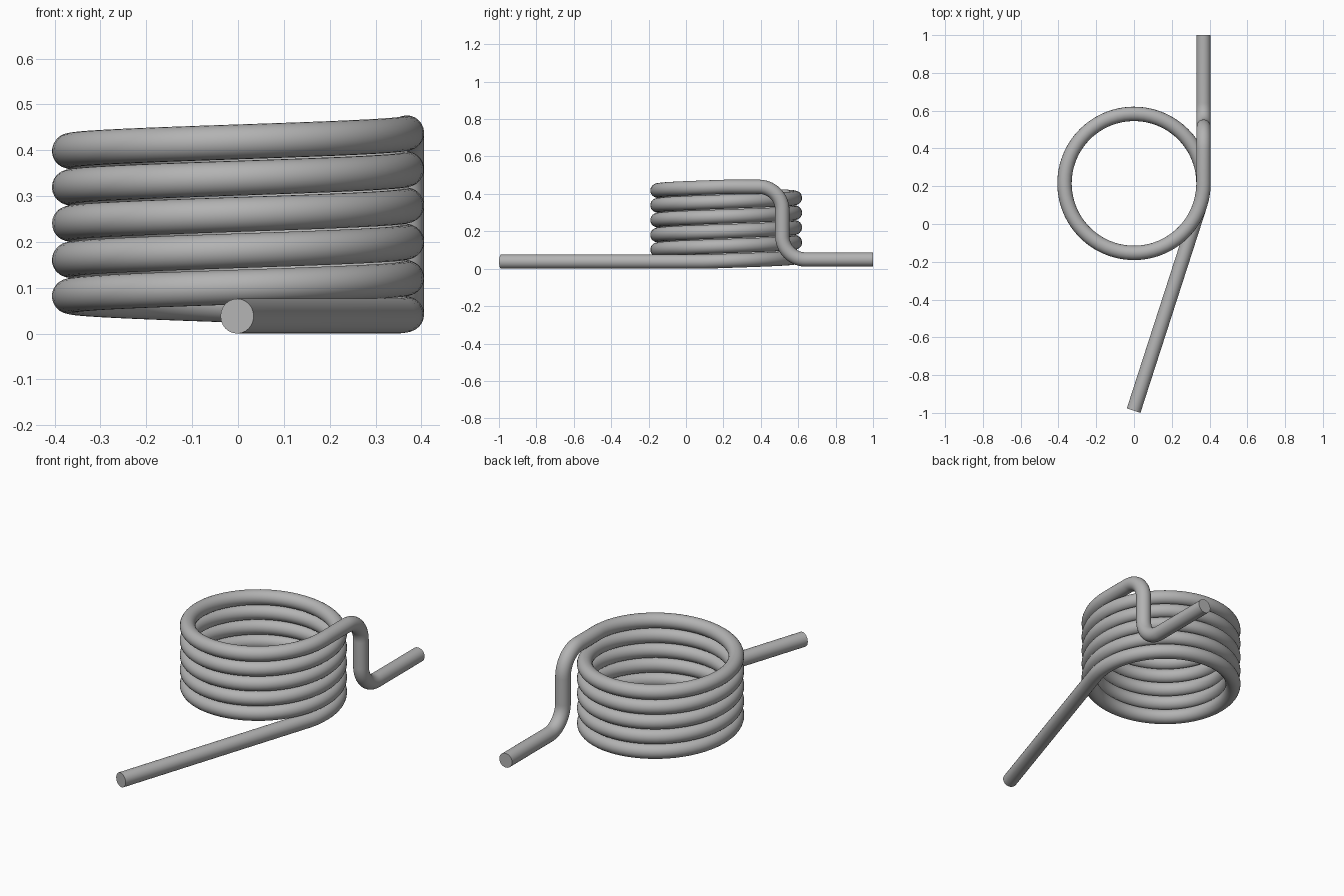
import bpy
from math import acos, cos, sin, pi, radians, hypot
from mathutils import Vector

cube = bpy.data.objects.get("Cube")
if cube:
    bpy.data.objects.remove(cube, do_unlink=True)

WIRE = 0.038            # wire radius
COIL = 0.368            # coil centreline radius
CENTRE_Y = 0.215
LOW, HIGH = 0.038, 0.438
BEND = 0.125            # bend radius of the cranked leg
TURNS = 5

path = []

# Long straight leg, tangent to the coil
foot = Vector((-0.002, -0.988, LOW))
reach = hypot(foot.x, foot.y - CENTRE_Y)
start = -pi / 2 + acos(COIL / reach)
path.append(foot)

# Rising coil, ending on the left side
steps = 64 * TURNS
for i in range(steps + 1):
    t = i / steps
    a = start + t * (2 * pi * TURNS - start)
    path.append(Vector((COIL * cos(a), CENTRE_Y + COIL * sin(a),
                        LOW + t * (HIGH - LOW))))


# Cranked leg: two quarter bends joined by a vertical run
def bend(y, z, first, last, n=14):
    for i in range(n + 1):
        a = radians(first + (last - first) * i / n)
        path.append(Vector((COIL, y + BEND * cos(a), z + BEND * sin(a))))


crank_y, end_z = 0.515, 0.049
bend(crank_y - BEND, HIGH - BEND, 90, 0)
bend(crank_y + BEND, end_z + BEND, 180, 270)
path.append(Vector((COIL, 1.0, end_z)))

# Round wire swept along the path
curve = bpy.data.curves.new("spring_wire", "CURVE")
curve.dimensions = "3D"
curve.bevel_depth = WIRE
curve.bevel_resolution = 10
curve.use_fill_caps = True
spline = curve.splines.new("POLY")
spline.points.add(len(path) - 1)
for point, co in zip(spline.points, path):
    point.co = (*co, 1)

spring = bpy.data.objects.new("torsion_spring", curve)
bpy.context.collection.objects.link(spring)
bpy.ops.object.select_all(action="DESELECT")
spring.select_set(True)
bpy.context.view_layer.objects.active = spring
bpy.ops.object.convert(target="MESH")
spring = bpy.context.view_layer.objects.active
bpy.ops.object.shade_smooth_by_angle(angle=radians(40))

# Plain steel grey
steel = bpy.data.materials.new("steel_grey")
steel.use_nodes = True
colour = (0.45, 0.45, 0.45, 1)
steel.diffuse_color = colour
steel.node_tree.nodes["Principled BSDF"].inputs["Base Color"].default_value = colour
spring.data.materials.clear()
spring.data.materials.append(steel)
